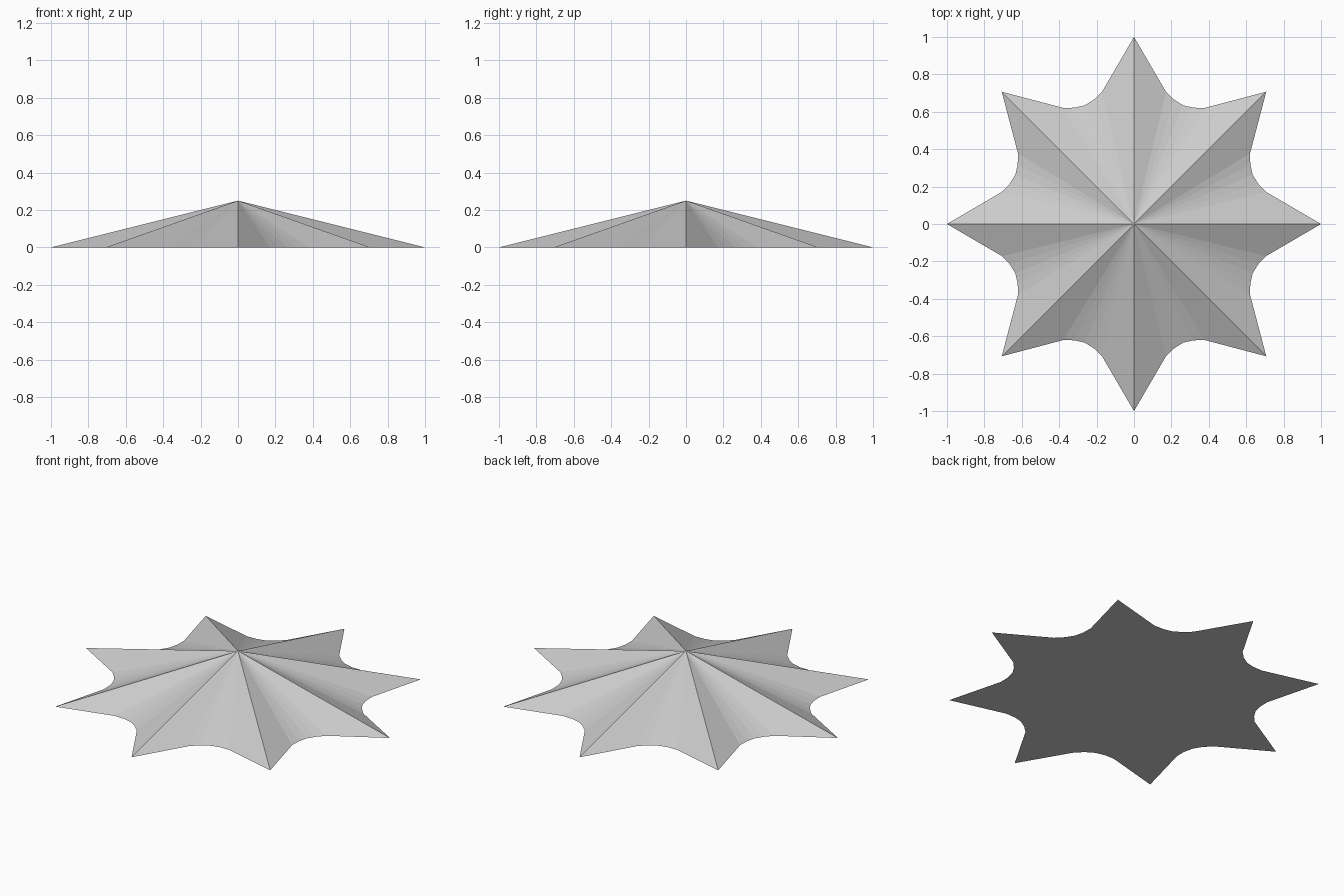
import bpy, bmesh
from math import sin, cos, radians

cube = bpy.data.objects.get("Cube")
if cube:
    bpy.data.objects.remove(cube, do_unlink=True)

POINTS, HEIGHT = 8, 0.25
STEP = 360 / POINTS
# One repeat of the outline: a sharp tip, then the rounded valley (angle, radius)
REPEAT = [(0, 1.0), (13.7, 0.726), (18, 0.698), (22.5, 0.687), (27, 0.698), (31.3, 0.726)]

grey = bpy.data.materials.new("light grey")
grey.use_nodes = True
colour = (0.6, 0.6, 0.6, 1)
grey.diffuse_color = colour
grey.node_tree.nodes["Principled BSDF"].inputs["Base Color"].default_value = colour

# Flat star base
bm = bmesh.new()
rim = []
for i in range(POINTS):
    for angle, radius in REPEAT:
        a = radians(i * STEP + angle)
        rim.append(bm.verts.new((radius * cos(a), radius * sin(a), 0)))
bm.faces.new(reversed(rim))

# Facets rising from the rim to the peak
peak = bm.verts.new((0, 0, HEIGHT))
for a, b in zip(rim, rim[1:] + rim[:1]):
    bm.faces.new((a, b, peak))

mesh = bpy.data.meshes.new("faceted_star")
bm.to_mesh(mesh)
bm.free()
mesh.materials.append(grey)
star = bpy.data.objects.new("faceted_star", mesh)
bpy.context.collection.objects.link(star)
